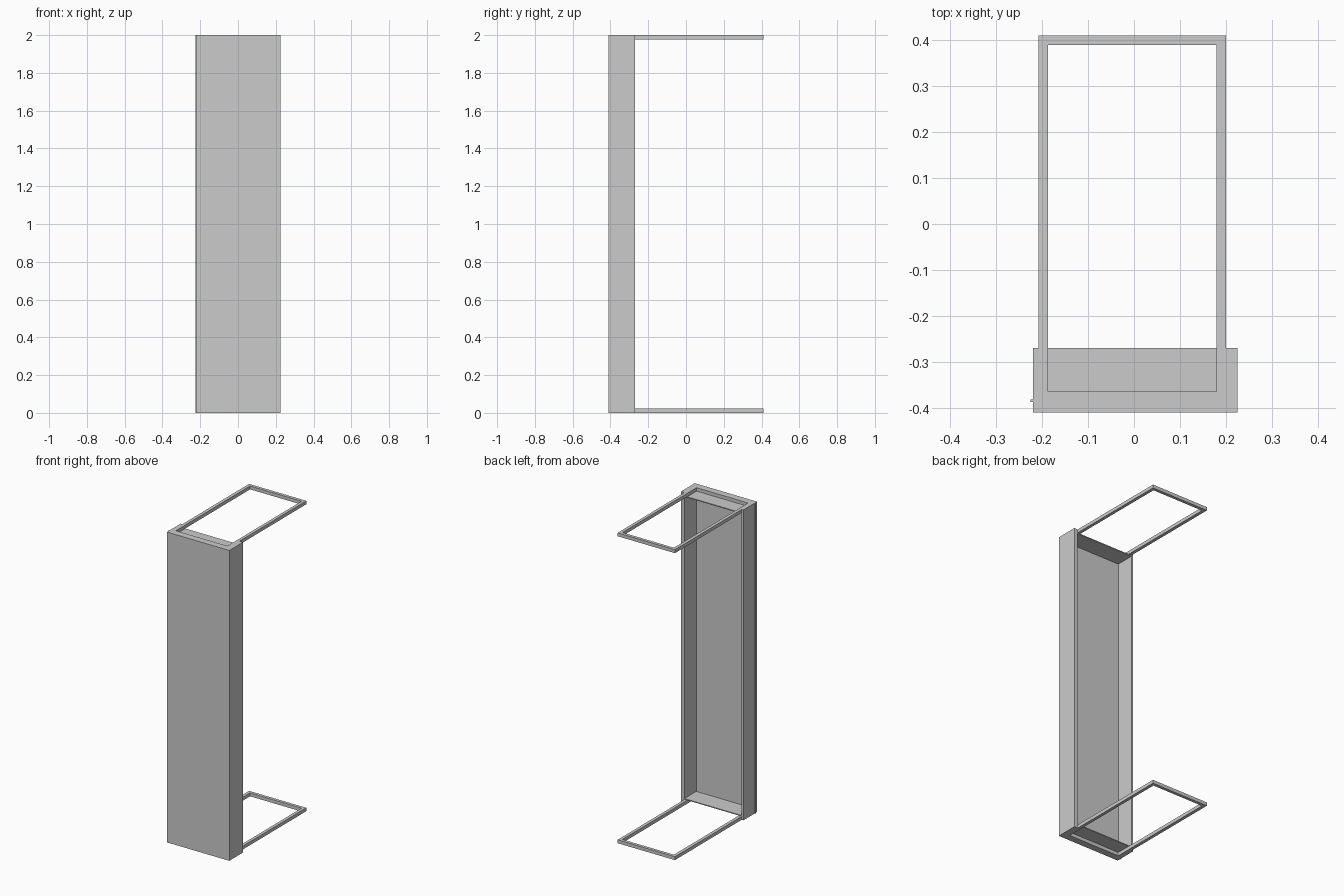
import bpy
import bmesh

if "Cube" in bpy.data.objects:
    bpy.data.objects.remove(bpy.data.objects["Cube"])


def box(name, x, y, z):
    """Axis-aligned box from (min, max) pairs."""
    bm = bmesh.new()
    bmesh.ops.create_cube(bm, size=1)
    for v in bm.verts:
        v.co = [r[0] if c < 0 else r[1] for c, r in zip(v.co, (x, y, z))]
    me = bpy.data.meshes.new(name)
    bm.to_mesh(me)
    bm.free()
    ob = bpy.data.objects.new(name, me)
    bpy.context.collection.objects.link(ob)
    return ob


def ring(name, outer, inner, z):
    """Flat rectangular frame; outer and inner are (x0, x1, y0, y1)."""
    bm = bmesh.new()
    loops = []
    for x0, x1, y0, y1 in (outer, inner):
        loops.append([bm.verts.new((x, y, z[0])) for x, y in
                      ((x0, y0), (x1, y0), (x1, y1), (x0, y1))])
    a, b = loops
    faces = [bm.faces.new((a[i], a[(i + 1) % 4], b[(i + 1) % 4], b[i])) for i in range(4)]
    res = bmesh.ops.extrude_face_region(bm, geom=faces, use_keep_orig=True)
    for v in res["geom"]:
        if isinstance(v, bmesh.types.BMVert):
            v.co.z = z[1]
    bmesh.ops.recalc_face_normals(bm, faces=bm.faces)
    me = bpy.data.meshes.new(name)
    bm.to_mesh(me)
    bm.free()
    ob = bpy.data.objects.new(name, me)
    bpy.context.collection.objects.link(ob)
    return ob


FX0, FX1 = -0.208, 0.20      # frame sides
BX0, BX1 = -0.22, 0.225      # door sides
FRONT, PANEL, BACK = -0.41, -0.39, -0.27
H, T = 2.0, 0.022            # height, frame bar thickness

# Door shell: front panel and two returns
box("front_panel", (BX0, BX1), (FRONT, PANEL), (0, H))
box("left_return", (BX0, FX0), (PANEL, BACK), (0, H))
box("right_return", (FX1, BX1), (PANEL, BACK), (0, H))

# Thin strip along the left edge
box("edge_strip", (-0.225, BX0), (-0.387, -0.382), (0, H))

# Top and bottom frames, each with an inner shelf plate closing the door shell
for label, z, plate in (("bottom", (0, T), (T, T + 0.006)),
                        ("top", (H - T, H), (H - T - 0.006, H - T))):
    ring(label + "_frame", (FX0, FX1, PANEL, 0.41), (-0.187, 0.18, -0.365, 0.39), z)
    box(label + "_plate", (FX0, FX1), (PANEL, BACK), plate)
